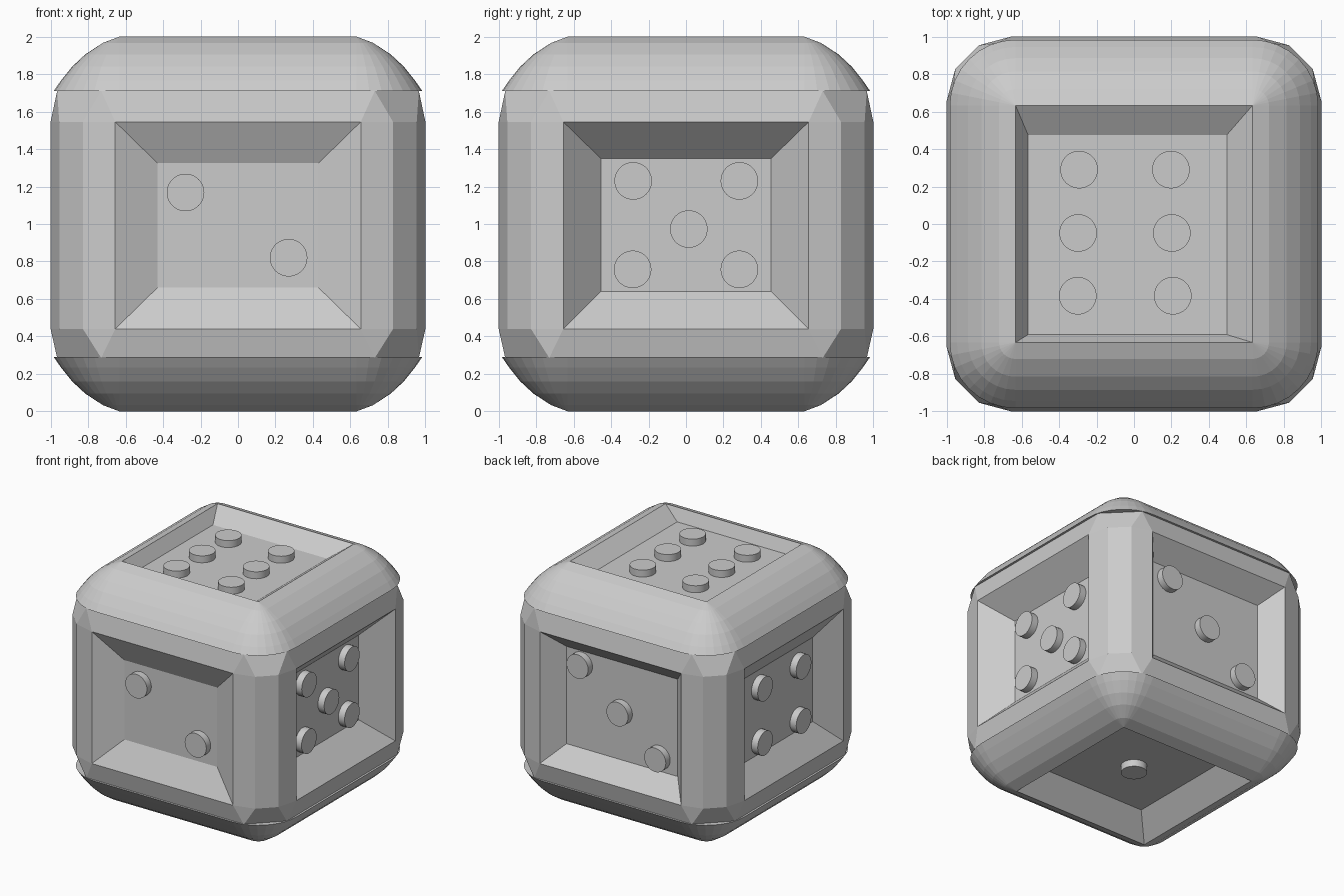
import bpy, bmesh, math
from mathutils import Vector

if "Cube" in bpy.data.objects:
    bpy.data.objects.remove(bpy.data.objects["Cube"])

MID = Vector((0, 0, 1))
X, Y, Z = Vector((1, 0, 0)), Vector((0, 1, 0)), Vector((0, 0, 1))


def finish(name, bm):
    bmesh.ops.remove_doubles(bm, verts=bm.verts, dist=0.0005)
    me = bpy.data.meshes.new(name)
    bm.to_mesh(me)
    bm.free()
    ob = bpy.data.objects.new(name, me)
    bpy.context.collection.objects.link(ob)
    return ob


def rounded(core, r, segs):
    """Rounded square, counter-clockwise, starting on the +x side."""
    pts = []
    for q in range(4):
        c = Vector((core, core, 0))
        for i in range(segs + 1):
            a = math.pi / 2 * i / segs
            p = c + Vector((math.cos(a), math.sin(a), 0)) * r
            for _ in range(q):
                p = Vector((-p.y, p.x, 0))
            pts.append(p)
    return pts


def loft(name, rings, skip=lambda row, i: False):
    """Skin rings of (points, z), listed from bottom to top."""
    bm = bmesh.new()
    rows = [[bm.verts.new((p.x, p.y, z)) for p in pts] for pts, z in rings]
    for k, (lo, hi) in enumerate(zip(rows, rows[1:])):
        n = len(lo)
        for i in range(n):
            if not skip(k, i):
                j = (i + 1) % n
                bm.faces.new((lo[i], lo[j], hi[j], hi[i]))
    return finish(name, bm)


# Side body: three-facet vertical corners, flat panels left open for the trays
main = rounded(0.655, 0.345, 3)
end = []
for p in rounded(0.73, 0.235, 1):
    end += [p, p]
loft("side_body", [(end, 0.285), (main, 0.44), (main, 1.545), (end, 1.71)],
     lambda row, i: row == 1 and i % 4 == 3)

# Rounded top and bottom caps with a small overhanging lip
CORE = 0.632
profile = [(0.92, 1.71), (0.983, 1.71), (0.945, 1.765), (0.885, 1.84),
           (0.815, 1.905), (0.72, 1.967), (0.632, 2.0)]
upper = [(rounded(CORE, h - CORE, 8), z) for h, z in profile]
loft("top_cap", upper)
loft("bottom_cap", [(pts, 2 - z) for pts, z in reversed(upper)])


def tray(name, n, u, v, outer, inner, depth):
    """Sunken panel: outer rim, sloped walls and a flat floor."""
    bm = bmesh.new()

    def ring(rect, d):
        a0, a1, b0, b1 = rect
        return [bm.verts.new(MID + n * d + u * a + v * b)
                for a, b in ((a0, b0), (a1, b0), (a1, b1), (a0, b1))]
    o, f = ring(outer, 1), ring(inner, depth)
    bm.faces.new(f)
    for i in range(4):
        j = (i + 1) % 4
        bm.faces.new((o[i], o[j], f[j], f[i]))
    for face in bm.faces:
        face.normal_update()
        if face.normal.dot(MID + n * 1.2 - face.calc_center_median()) < 0:
            face.normal_flip()
    return finish(name, bm)


def pips(name, n, u, v, spots, depth):
    """Raised round dots standing on a tray floor."""
    turn = Z.rotation_difference(n).to_matrix().to_4x4()
    for k, (a, b) in enumerate(spots):
        bpy.ops.mesh.primitive_cylinder_add(vertices=48, radius=0.1, depth=0.08)
        ob = bpy.context.object
        ob.name = f"{name}_{k + 1}"
        ob.data.transform(turn)
        ob.location = MID + n * (depth + 0.018) + u * a + v * b
        bpy.ops.object.shade_smooth_by_angle()


side = (-0.655, 0.655, -0.56, 0.545)
lid = (-CORE, CORE, -CORE, CORE)
# name, normal, across, up, rim, floor, floor distance from centre, dots
faces = [
    ("front", -Y, X, Z, side, (-0.43, 0.43, -0.34, 0.325), 0.89,
     [(-0.28, 0.168), (0.27, -0.18)]),
    ("right", X, Y, Z, side, (-0.455, 0.455, -0.36, 0.35), 0.80,
     [(-0.282, 0.23), (0.285, 0.23), (0.015, -0.027),
      (-0.285, -0.242), (0.285, -0.242)]),
    ("back", Y, X, Z, side, (-0.515, 0.515, -0.415, 0.40), 0.845,
     [(0.375, 0.29), (0.005, -0.01), (-0.345, -0.30)]),
    ("left", -X, Y, Z, side, (-0.456, 0.456, -0.36, 0.345), 0.855,
     [(0.255, 0.2), (0.255, -0.255), (-0.255, 0.19), (-0.255, -0.265)]),
    ("top", Z, X, Y, lid, (-0.565, 0.495, -0.59, 0.475), 0.90,
     [(-0.293, 0.29), (0.197, 0.29), (-0.298, -0.048),
      (0.202, -0.048), (-0.3, -0.383), (0.207, -0.383)]),
    ("bottom", -Z, X, Y, lid, (-0.47, 0.47, -0.475, 0.475), 0.825, [(0, 0)]),
]
for name, n, u, v, outer, inner, depth, spots in faces:
    tray(name + "_tray", n, u, v, outer, inner, depth)
    pips(name + "_dot", n, u, v, spots, depth)
